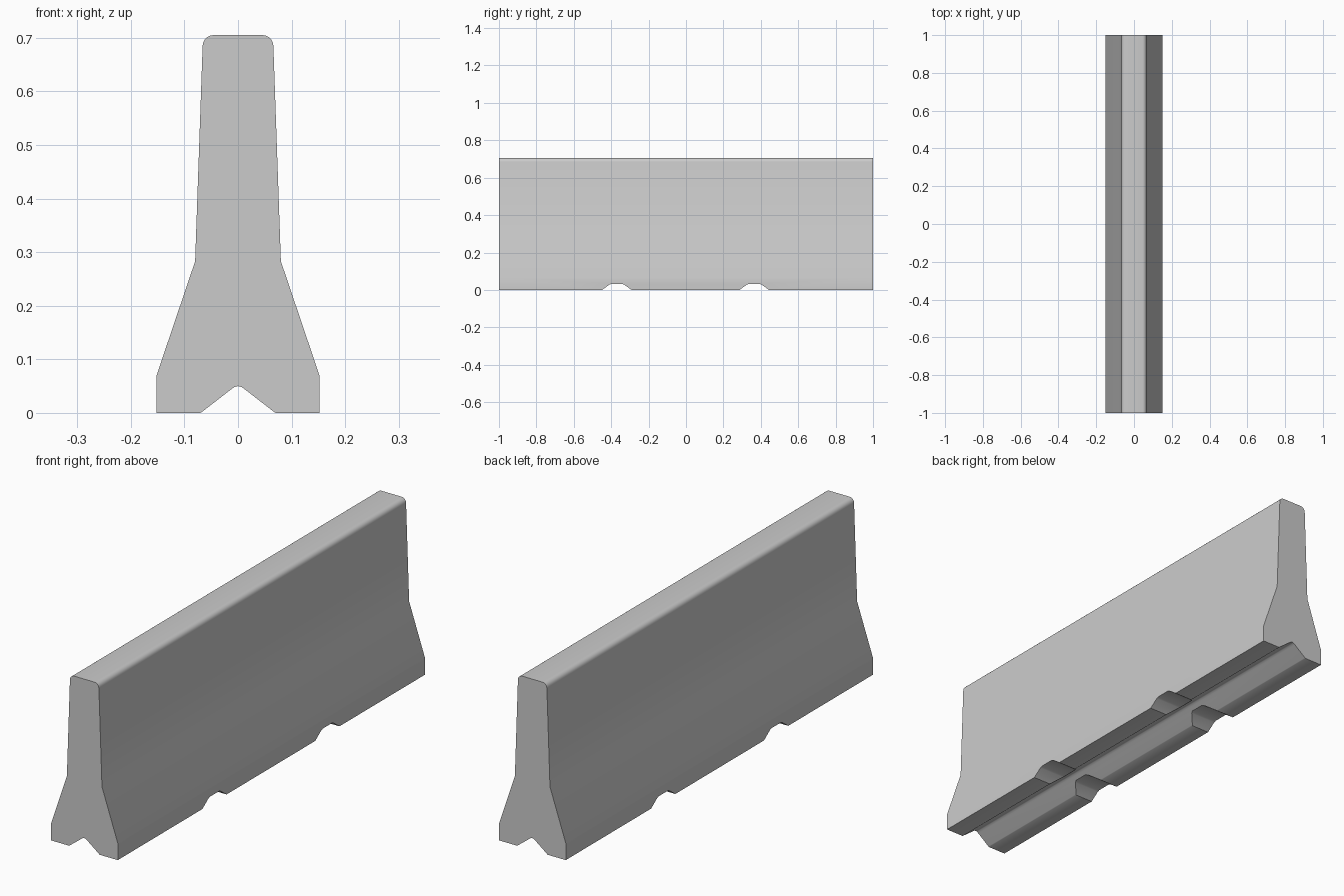
import bpy, bmesh, math
from mathutils import Vector

if "Cube" in bpy.data.objects:
    bpy.data.objects.remove(bpy.data.objects["Cube"])


def prism(name, points, sweep):
    """Closed solid from a loop of 3D points swept along a vector."""
    bm = bmesh.new()
    face = bm.faces.new([bm.verts.new(p) for p in points])
    res = bmesh.ops.extrude_face_region(bm, geom=[face])
    verts = [g for g in res["geom"] if isinstance(g, bmesh.types.BMVert)]
    bmesh.ops.translate(bm, verts=verts, vec=Vector(sweep))
    bmesh.ops.recalc_face_normals(bm, faces=bm.faces)
    mesh = bpy.data.meshes.new(name)
    bm.to_mesh(mesh)
    bm.free()
    obj = bpy.data.objects.new(name, mesh)
    bpy.context.collection.objects.link(obj)
    return obj


# Right half of the cross-section: drain groove, foot, sloped base, upper wall
half = [(0.007, 0.048), (0.014, 0.043), (0.067, 0.002), (0.07, 0.0),
        (0.152, 0.0), (0.152, 0.07), (0.08, 0.283)]
# Rounded top corner
for i in range(6):
    a = math.radians(90 * i / 5)
    half.append((0.046 + 0.02 * math.cos(a), 0.685 + 0.02 * math.sin(a)))

profile = [(0.0, 0.05)] + half + [(-x, z) for x, z in reversed(half)]
barrier = prism("barrier_wall", [(x, -1, z) for x, z in profile], (0, 2, 0))

# Two lifting notches cut across the underside
notch = [(-0.08, -0.001), (-0.076, 0.002), (-0.04, 0.028), (-0.03, 0.032),
         (0.03, 0.032), (0.04, 0.028), (0.076, 0.002), (0.08, -0.001),
         (0.08, -0.05), (-0.08, -0.05)]
bpy.context.view_layer.objects.active = barrier
barrier.select_set(True)
for y0 in (-0.37, 0.365):
    cutter = prism("notch_cutter", [(-0.3, y0 + y, z) for y, z in notch], (0.6, 0, 0))
    cutter.hide_render = True
    mod = barrier.modifiers.new("notch", "BOOLEAN")
    mod.operation = "DIFFERENCE"
    mod.solver = "EXACT"
    mod.object = cutter
    bpy.ops.object.modifier_apply(modifier=mod.name)
    bpy.data.objects.remove(cutter)

# Soft profile bends, crisp ends and foot edges
bpy.ops.object.shade_smooth_by_angle(angle=math.radians(35))
